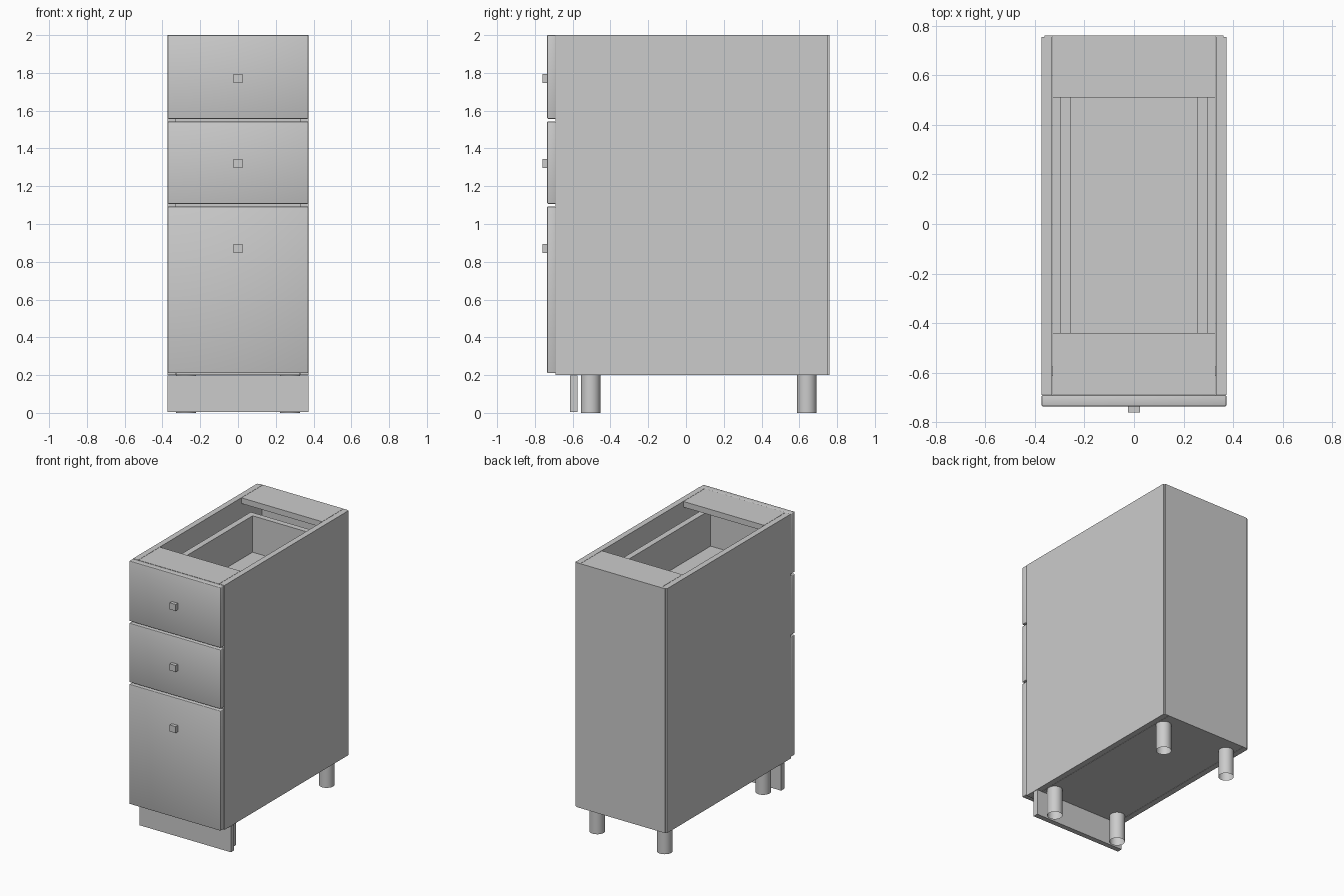
import bpy
import bmesh
from mathutils import Matrix

if "Cube" in bpy.data.objects:
    bpy.data.objects.remove(bpy.data.objects["Cube"], do_unlink=True)

# One plain finish for the whole cabinet
COLOUR = (0.6, 0.6, 0.6, 1)
finish = bpy.data.materials.new("light grey")
finish.use_nodes = True
finish.diffuse_color = COLOUR
finish.node_tree.nodes["Principled BSDF"].inputs["Base Color"].default_value = COLOUR

W, FRONT, BACK = 0.372, -0.69, 0.753    # half width, carcass front and back
BASE, TOP, T = 0.2, 2.0, 0.042          # carcass bottom, top, board thickness
INNER = W - T - 0.002


def add_mesh(name, bm, smooth=False):
    mesh = bpy.data.meshes.new(name)
    for face in bm.faces:
        face.smooth = smooth
    bm.to_mesh(mesh)
    bm.free()
    mesh.materials.append(finish)
    obj = bpy.data.objects.new(name, mesh)
    bpy.context.scene.collection.objects.link(obj)
    return obj


def box(name, x, y, z, bevel=0):
    """Box from (min, max) pairs; a bevel gives softly shaded edges."""
    size = [b - a for a, b in (x, y, z)]
    centre = [(a + b) / 2 for a, b in (x, y, z)]
    bm = bmesh.new()
    bmesh.ops.create_cube(bm, size=1, matrix=Matrix.LocRotScale(centre, None, size))
    if bevel:
        bmesh.ops.bevel(bm, geom=bm.edges[:], offset=bevel, segments=2,
                        profile=0.5, affect='EDGES')
    return add_mesh(name, bm, bool(bevel))


def mirrored(a, b, side):
    return tuple(sorted((a * side, b * side)))


# Carcass
for label, side in (("left", 1), ("right", -1)):
    box(label + "_side_panel", mirrored(W - T, W, side), (FRONT, BACK), (BASE, TOP))
box("bottom_panel", (-INNER, INNER), (FRONT, BACK), (BASE, BASE + T))
box("front_rail", (-INNER, INNER), (FRONT, -0.44), (TOP - T, TOP))
box("back_rail", (-INNER, INNER), (0.51, BACK), (TOP - T, TOP))
box("back_panel", (-0.36, 0.36), (BACK, BACK + 0.007), (BASE, TOP))

# Drawers: front, knob and open box
drawers = (("top", 1.557, 2.0, 1.77, 1.57, 1.88),
           ("middle", 1.107, 1.542, 1.32, 1.13, 1.43),
           ("bottom", 0.21, 1.092, 0.87, 0.27, 0.98))
for label, low, high, knob, floor, rim in drawers:
    box(label + "_drawer_front", (-W, W), (-0.735, FRONT), (low, high), 0.004)
    box(label + "_drawer_knob", (-0.024, 0.024), (-0.76, -0.735),
        (knob - 0.024, knob + 0.024))
    for name, side in (("left", 1), ("right", -1)):
        box(f"{label}_drawer_{name}_wall", mirrored(0.253, 0.297, side),
            (FRONT, 0.573), (floor, rim))
    box(label + "_drawer_front_wall", (-0.253, 0.253), (FRONT, FRONT + T), (floor, rim))
    box(label + "_drawer_back_wall", (-0.253, 0.253), (0.573 - T, 0.573), (floor, rim))
    box(label + "_drawer_floor", (-0.253, 0.253), (FRONT + T, 0.573 - T),
        (floor, floor + T))

# Plinth board and tubular legs
box("plinth", (-W, W), (-0.613, -0.575), (0.006, BASE - 0.003))
for depth, y in (("front", -0.505), ("back", 0.64)):
    for label, side in (("left", 1), ("right", -1)):
        bm = bmesh.new()
        bmesh.ops.create_cone(bm, cap_ends=False, segments=32, radius1=0.052,
                              radius2=0.052, depth=BASE,
                              matrix=Matrix.Translation((0.275 * side, y, BASE / 2)))
        add_mesh(f"{depth}_{label}_leg", bm, True)
